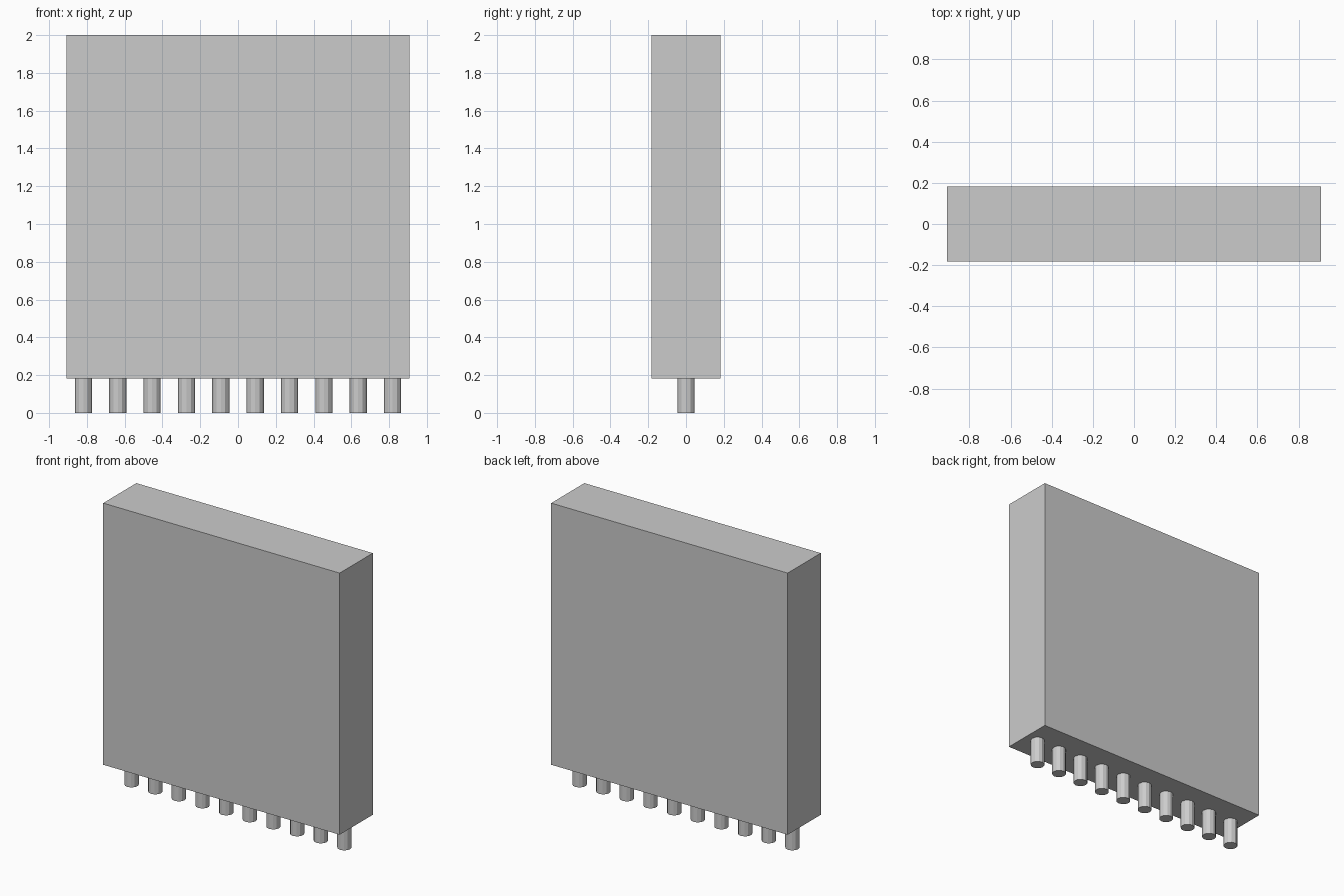
import bpy

if "Cube" in bpy.data.objects:
    bpy.data.objects.remove(bpy.data.objects["Cube"])

U = 2 / 11          # pin pitch, also pin length and half the body depth
PINS = 10

# Flat rectangular body
bpy.ops.mesh.primitive_cube_add(size=1, location=(0, 0, U + 5 * U))
body = bpy.context.object
body.name = "body"
body.scale = (10 * U, 2 * U, 10 * U)
bpy.ops.object.transform_apply(location=False, rotation=False, scale=True)

# Row of faceted pins under the body
for i in range(PINS):
    x = (i - (PINS - 1) / 2) * U
    bpy.ops.mesh.primitive_cylinder_add(vertices=12, radius=U / 4, depth=U,
                                        location=(x, 0, U / 2))
    bpy.context.object.name = f"pin_{i + 1}"
